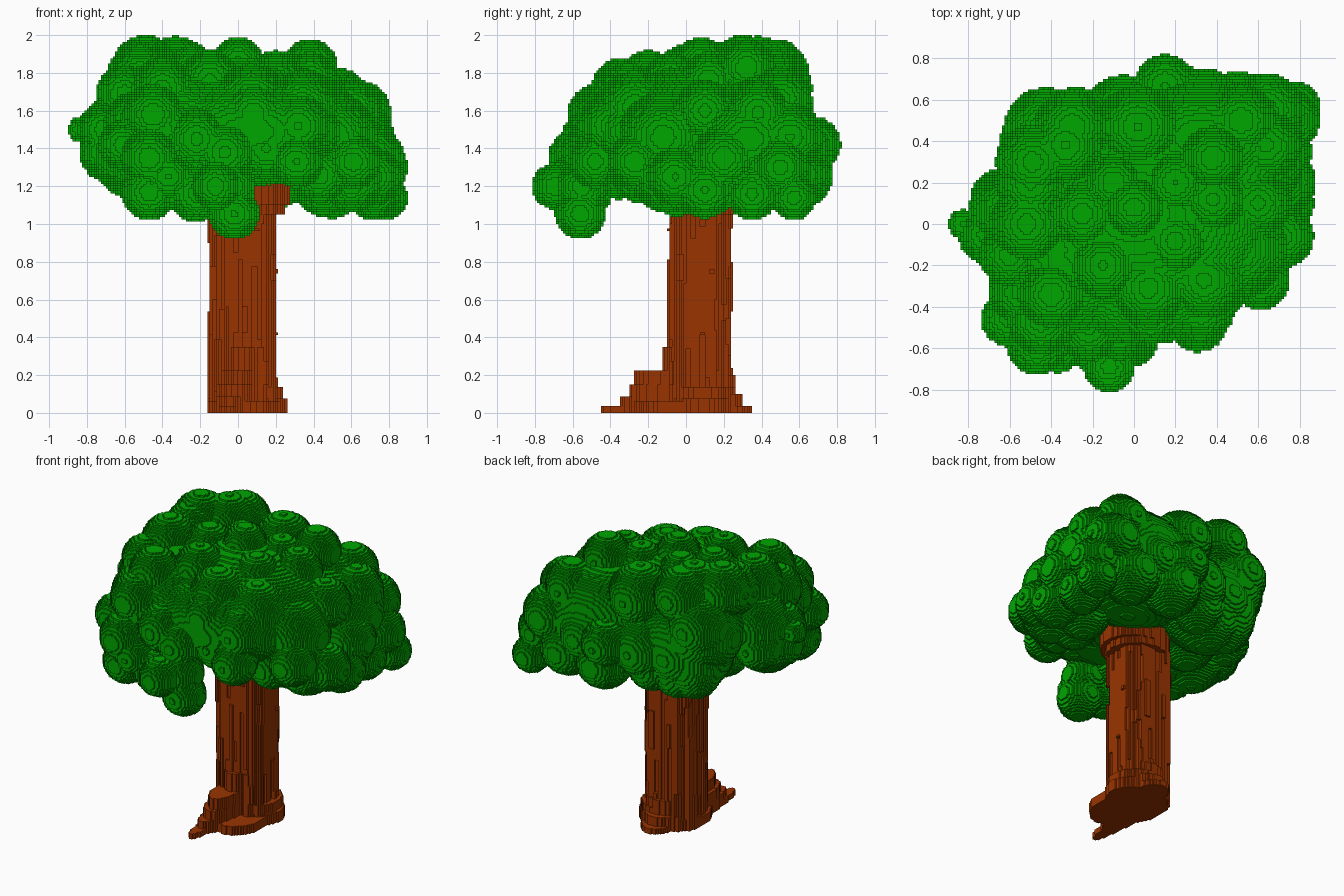
import bpy
import math
import random

random.seed(4)
if "Cube" in bpy.data.objects:
    bpy.data.objects.remove(bpy.data.objects["Cube"], do_unlink=True)

H = 0.0125  # block size


def material(name, color):
    m = bpy.data.materials.new(name)
    m.use_nodes = True
    m.diffuse_color = color
    m.node_tree.nodes["Principled BSDF"].inputs["Base Color"].default_value = color
    return m


# Each solid is a dictionary of columns (i, j) -> bit mask of filled blocks in z
def fill(cols, key, z0, z1):
    a, b = max(0, round(z0 / H)), round(z1 / H)
    if b > a:
        cols[key] = cols.get(key, 0) | (((1 << (b - a)) - 1) << a)


def cells(cx, cy, rx, ry):
    for i in range(math.floor((cx - rx) / H), math.ceil((cx + rx) / H)):
        for j in range(math.floor((cy - ry) / H), math.ceil((cy + ry) / H)):
            u, v = ((i + 0.5) * H - cx) / rx, ((j + 0.5) * H - cy) / ry
            yield (i, j), u, v


def ellipsoid(cols, cx, cy, cz, rx, ry, rz):
    for key, u, v in cells(cx, cy, rx, ry):
        s = 1 - u * u - v * v
        if s > 0:
            d = rz * math.sqrt(s)
            fill(cols, key, cz - d, cz + d)


def cylinder(cols, cx, cy, rx, ry, z0, z1):
    for key, u, v in cells(cx, cy, rx, ry):
        if u * u + v * v < 1:
            fill(cols, key, z0, z1)


def runs(mask):
    while mask:
        a = (mask & -mask).bit_length() - 1
        rest = mask >> a
        n = (~rest & (rest + 1)).bit_length() - 1
        yield a, a + n
        mask &= ~(((1 << n) - 1) << a)


def build(name, cols, mat):
    index, verts, faces = {}, [], []

    def quad(*pts):
        ids = []
        for p in pts:
            if p not in index:
                index[p] = len(verts)
                verts.append((p[0] * H, p[1] * H, p[2] * H))
            ids.append(index[p])
        faces.append(ids)

    for (i, j), m in cols.items():
        # exposed sides, merged into upright strips
        for di, dj, p, q in ((1, 0, (1, 0), (1, 1)), (-1, 0, (0, 1), (0, 0)),
                             (0, 1, (1, 1), (0, 1)), (0, -1, (0, 0), (1, 0))):
            for a, b in runs(m & ~cols.get((i + di, j + dj), 0)):
                p0, q0 = (i + p[0], j + p[1]), (i + q[0], j + q[1])
                quad((*p0, a), (*q0, a), (*q0, b), (*p0, b))
        # exposed tops and bottoms
        for a, b in runs(m):
            quad((i, j, b), (i + 1, j, b), (i + 1, j + 1, b), (i, j + 1, b))
            quad((i, j, a), (i, j + 1, a), (i + 1, j + 1, a), (i + 1, j, a))
    mesh = bpy.data.meshes.new(name)
    mesh.from_pydata(verts, [], faces)
    mesh.materials.append(mat)
    mesh.update()
    ob = bpy.data.objects.new(name, mesh)
    bpy.context.collection.objects.link(ob)


leaf_green = material("leaf_green", (0.0, 0.385, 0.0, 1))
bark_brown = material("bark_brown", (0.32, 0.034, 0.0, 1))

# Trunk: squarish rounded column with upright bark plates of varied depth
trunk = {}
BINS = 44
plates = []
for k in range(BINS):
    cuts = sorted(random.uniform(0.1, 1.1) for _ in range(3))
    plates.append([(a, b, random.choice((0.92, 0.97, 1.0, 1.0, 1.05)))
                   for a, b in zip([0] + cuts, cuts + [1.3])])
for key, u, v in cells(0.027, 0.075, 0.19, 0.178):
    d = (abs(u) ** 3 + abs(v) ** 3) ** (1 / 3) * 1.07
    k = int((math.atan2(v, u) / math.tau + 0.5) * BINS) % BINS
    for a, b, depth in plates[k]:
        if d < depth:
            fill(trunk, key, a, b)

# Roots: stepped tiers reaching forward, sideways and back
for cx, cy, rx, ry, top in (
        (-0.05, -0.20, 0.05, 0.25, 0.04), (-0.04, -0.15, 0.07, 0.20, 0.09),
        (-0.02, -0.12, 0.09, 0.18, 0.15), (-0.01, -0.11, 0.08, 0.16, 0.22),
        (0.02, -0.02, 0.09, 0.10, 0.35), (0.05, 0.09, 0.21, 0.17, 0.08),
        (0.06, 0.09, 0.18, 0.17, 0.14), (0.05, 0.15, 0.12, 0.20, 0.04),
        (0.05, 0.13, 0.14, 0.17, 0.10), (0.05, 0.13, 0.13, 0.13, 0.20),
        (0.00, 0.03, 0.165, 0.20, 0.06), (0.08, -0.07, 0.15, 0.20, 0.06)):
    cylinder(trunk, cx, cy, rx, ry, 0, top)
# Flare where the trunk meets the crown
cylinder(trunk, 0.04, 0.08, 0.205, 0.19, 1.05, 1.3)
cylinder(trunk, 0.06, 0.07, 0.215, 0.20, 1.1, 1.3)
build("trunk", trunk, bark_brown)

# Crown: broad core masses
crown = {}
for e in ((0, 0.05, 1.53, 0.68, 0.55, 0.35), (0.33, 0.33, 1.45, 0.50, 0.38, 0.32),
          (-0.3, -0.15, 1.48, 0.42, 0.4, 0.34), (0.05, -0.30, 1.49, 0.50, 0.28, 0.27),
          (-0.25, 0.38, 1.42, 0.34, 0.27, 0.33), (0.33, 0.42, 1.56, 0.42, 0.26, 0.26),
          (-0.38, 0.44, 1.38, 0.19, 0.18, 0.28)):
    ellipsoid(crown, *e)

# Leaf clumps (x, y, z, radius)
top_clumps = (
    (-0.49, 0.30, 1.82, 0.18), (-0.33, 0.38, 1.82, 0.175), (-0.50, 0.20, 1.79, 0.17),
    (-0.30, 0.47, 1.80, 0.18),
    (0, 0.08, 1.85, 0.14), (0.38, 0.32, 1.83, 0.15), (0.38, 0.12, 1.76, 0.15),
    (0.52, 0.50, 1.66, 0.17), (0.02, 0.47, 1.72, 0.20), (0.34, -0.27, 1.62, 0.19),
    (0.07, -0.31, 1.66, 0.19), (-0.40, -0.34, 1.72, 0.16), (-0.15, -0.20, 1.76, 0.16),
    (-0.10, 0.20, 1.79, 0.14), (0.20, 0.20, 1.77, 0.15), (-0.25, 0.05, 1.78, 0.16),
    (-0.52, 0.00, 1.77, 0.18), (0.20, -0.08, 1.74, 0.16))
left_clumps = (
    (-0.60, -0.15, 1.69, 0.15), (-0.83, 0, 1.50, 0.07), (-0.71, -0.05, 1.50, 0.14),
    (-0.58, 0.06, 1.52, 0.22), (-0.39, 0.38, 1.54, 0.26), (-0.64, 0.12, 1.40, 0.15),
    (-0.68, -0.04, 1.38, 0.16), (-0.55, -0.10, 1.35, 0.22), (-0.26, 0.44, 1.25, 0.17),
    (-0.35, 0.10, 1.30, 0.18), (-0.50, -0.25, 1.29, 0.17), (-0.43, 0.46, 1.62, 0.20))
front_clumps = (
    (-0.61, -0.46, 1.42, 0.13), (-0.47, -0.58, 1.35, 0.15), (-0.47, -0.54, 1.17, 0.15),
    (-0.37, -0.60, 1.25, 0.12), (-0.12, -0.69, 1.20, 0.125), (-0.02, -0.56, 1.055, 0.135),
    (-0.07, -0.50, 1.38, 0.16), (-0.22, -0.50, 1.45, 0.16), (-0.22, -0.55, 1.16, 0.15),
    (-0.20, -0.36, 1.31, 0.18), (-0.05, -0.55, 1.20, 0.14), (-0.45, -0.47, 1.58, 0.16),
    (-0.40, -0.40, 1.50, 0.20), (0.31, -0.48, 1.33, 0.14), (0.32, -0.40, 1.52, 0.17),
    (0.08, -0.42, 1.58, 0.16), (0.61, -0.27, 1.33, 0.145), (0.60, -0.10, 1.25, 0.19),
    (0.50, -0.12, 1.46, 0.24), (0.15, -0.40, 1.40, 0.17), (-0.55, -0.33, 1.55, 0.15),
    (0.43, -0.24, 1.26, 0.15))
right_clumps = (
    (0.72, -0.06, 1.25, 0.15), (0.71, 0.20, 1.35, 0.17), (0.64, 0.38, 1.59, 0.17),
    (0.60, 0.10, 1.60, 0.16), (0.78, 0.57, 1.14, 0.12), (0.75, 0.50, 1.30, 0.15),
    (0.72, 0.10, 1.18, 0.15), (0.50, 0.10, 1.20, 0.17), (0.45, -0.05, 1.19, 0.15),
    (0.64, 0.55, 1.46, 0.18), (0.72, 0.35, 1.16, 0.14))
back_clumps = (
    (0.15, 0.67, 1.42, 0.15), (0.35, 0.57, 1.40, 0.18), (0.50, 0.56, 1.26, 0.18),
    (-0.05, 0.50, 1.40, 0.22), (-0.28, 0.43, 1.40, 0.23), (0.20, 0.60, 1.26, 0.18),
    (-0.10, 0.50, 1.27, 0.16), (0.30, 0.48, 1.60, 0.18))
for group in (top_clumps, left_clumps, front_clumps, right_clumps, back_clumps):
    for x, y, z, r in group:
        ellipsoid(crown, x, y, z, r, r, r)
build("leaf_crown", crown, leaf_green)
